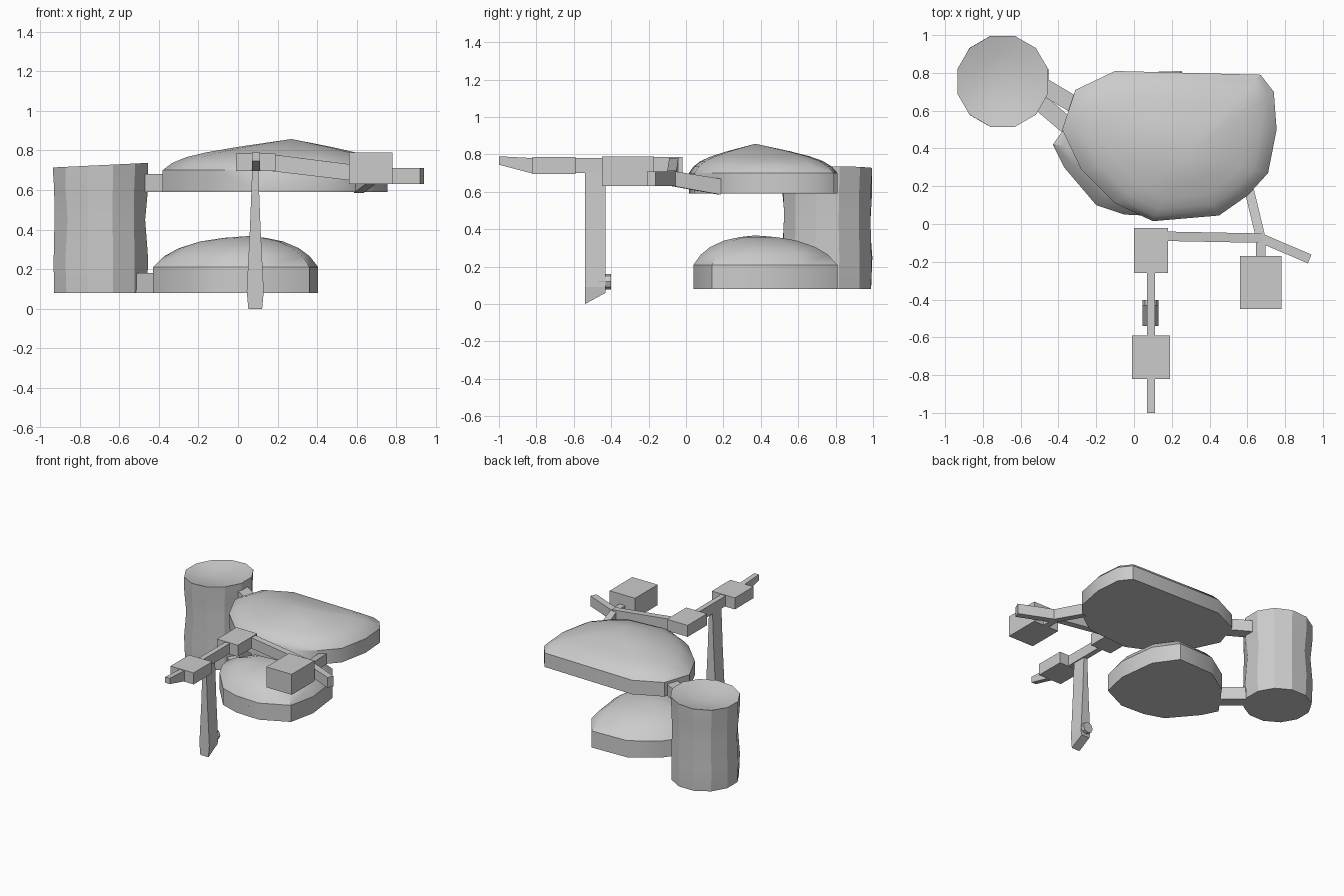
import bpy, math
from mathutils import Vector

if "Cube" in bpy.data.objects:
    bpy.data.objects.remove(bpy.data.objects["Cube"])


def make(name, verts, faces, angle=None):
    me = bpy.data.meshes.new(name)
    me.from_pydata(verts, [], faces)
    me.update()
    ob = bpy.data.objects.new(name, me)
    bpy.context.collection.objects.link(ob)
    bpy.ops.object.select_all(action='DESELECT')
    ob.select_set(True)
    bpy.context.view_layer.objects.active = ob
    bpy.ops.object.mode_set(mode='EDIT')
    bpy.ops.mesh.select_all(action='SELECT')
    bpy.ops.mesh.normals_make_consistent(inside=False)
    bpy.ops.object.mode_set(mode='OBJECT')
    if angle:
        bpy.ops.object.shade_smooth_by_angle(angle=math.radians(angle))
    return ob


def loft(name, rings, tip=None, angle=None):
    """Skin equal-length rings, flat bottom, top closed by a point or a face."""
    n = len(rings[0])
    verts = [v for r in rings for v in r]
    faces = [tuple(range(n))]
    for k in range(len(rings) - 1):
        for i in range(n):
            j = (i + 1) % n
            faces.append((k*n + i, k*n + j, (k+1)*n + j, (k+1)*n + i))
    last = (len(rings) - 1) * n
    if tip:
        verts.append(tip)
        faces += [(last + i, last + (i+1) % n, len(verts) - 1) for i in range(n)]
    else:
        faces.append(tuple(range(last, last + n)))
    return make(name, verts, faces, angle)


def cap(name, outline, apex, profile):
    ax, ay, az = apex
    rings = [[(ax + (x-ax)*t, ay + (y-ay)*t, z) for x, y in outline] for t, z in profile]
    loft(name, rings, apex, 35)


def beam(name, a, b, za, zb, w=0.045):
    """Bar from a to b (xy), with bottom/top heights given at each end."""
    a, b = Vector(a), Vector(b)
    d = (b - a).normalized()
    s = Vector((-d.y, d.x)) * w / 2
    rings = [[(*(p+s), z[0]), (*(p-s), z[0]), (*(p-s), z[1]), (*(p+s), z[1])]
             for p, z in ((a, za), (b, zb))]
    loft(name, rings)


def block(name, x0, x1, y0, y1, z0, z1):
    xm = (x0 + x1) / 2
    beam(name, (xm, y0), (xm, y1), (z0, z1), (z0, z1), x1 - x0)


# Trunk: slightly wavy 12-sided column with a dished top
N, cx, cy = 12, -0.695, 0.755
rings = []
for z, r, wave in ((0.08, 0.243, 0), (0.25, 0.247, .004), (0.45, 0.237, -.004),
                   (0.6, 0.245, .005), (0.725, 0.249, 0), (0.70, 0.15, 0)):
    ring = []
    for i in range(N):
        a = 2*math.pi*(i + 0.5)/N
        rr = r + wave*math.cos(3*a)
        dz = 0.012*math.cos(a) if z > 0.65 else 0
        ring.append((cx + rr*math.cos(a), cy + rr*math.sin(a), z + dz))
    rings.append(ring)
loft("trunk", rings, (cx, cy, 0.68), 28)

# Fungus-like shelves
cap("upper_shelf",
    [(-.10, .81), (.67, .79), (.74, .70), (.755, .50), (.71, .27), (.60, .15), (.45, .045),
     (.10, .015), (-.10, .11), (-.28, .29), (-.38, .50), (-.31, .71)],
    (.27, .37, .857),
    [(1, .59), (1, .70), (.93, .735), (.82, .765), (.66, .79), (.42, .817)])
cap("lower_shelf",
    [(-.43, .42), (-.37, .30), (-.20, .10), (-.05, .05), (.15, .04), (.36, .14),
     (.405, .35), (.37, .64), (.25, .81), (-.05, .80), (-.25, .67)],
    (.05, .37, .367),
    [(1, .08), (1, .21), (.88, .265), (.73, .305), (.5, .34), (.25, .358)])

# Stubs joining shelves to the trunk
beam("upper_shelf_stub", (-.50, .74), (-.28, .61), (.59, .68), (.59, .68), .09)
beam("lower_shelf_stub", (-.54, .68), (-.33, .50), (.08, .18), (.08, .18), .09)

# Square leaf pads
block("inner_pad", 0, .18, -.26, -.02, .695, .785)
block("front_pad", -.01, .19, -.82, -.59, .695, .785)
block("side_pad", .56, .78, -.45, -.17, .63, .79)

# Branches linking pads
beam("front_branch", (.09, -.60), (.09, -.25), (.70, .78), (.70, .78), .04)
beam("front_tip", (.09, -.81), (.09, -1.0), (.695, .78), (.745, .79), .04)
beam("cross_branch", (.17, -.065), (.68, -.075), (.695, .78), (.635, .715), .05)
beam("side_tip", (.66, -.07), (.93, -.185), (.63, .71), (.63, .71), .05)
beam("side_pad_branch", (.67, -.06), (.67, -.18), (.63, .71), (.63, .71), .05)
beam("shelf_branch", (.67, -.07), (.61, .18), (.63, .71), (.585, .67), .05)

# Post: widens toward a slanted foot
rings = []
for zf, zb, w in ((0, .06, .035), (.09, .09, .043), (.40, .40, .027), (.74, .74, .014)):
    rings.append([(.087-w, -.54, zf), (.087+w, -.54, zf), (.087+w, -.43, zb), (.087-w, -.43, zb)])
loft("post", rings)


# Broken twig ends: one on the post, one on the lower shelf
def stub(name, y0, y1, r, z):
    loft(name, [[(.087 + r*math.cos(i*math.pi/4), y, z + r*math.sin(i*math.pi/4))
                 for i in range(8)] for y in (y0, y1)])


stub("post_stub", -.47, -.402, .042, .12)
stub("shelf_stub", .042, .12, .045, .13)
